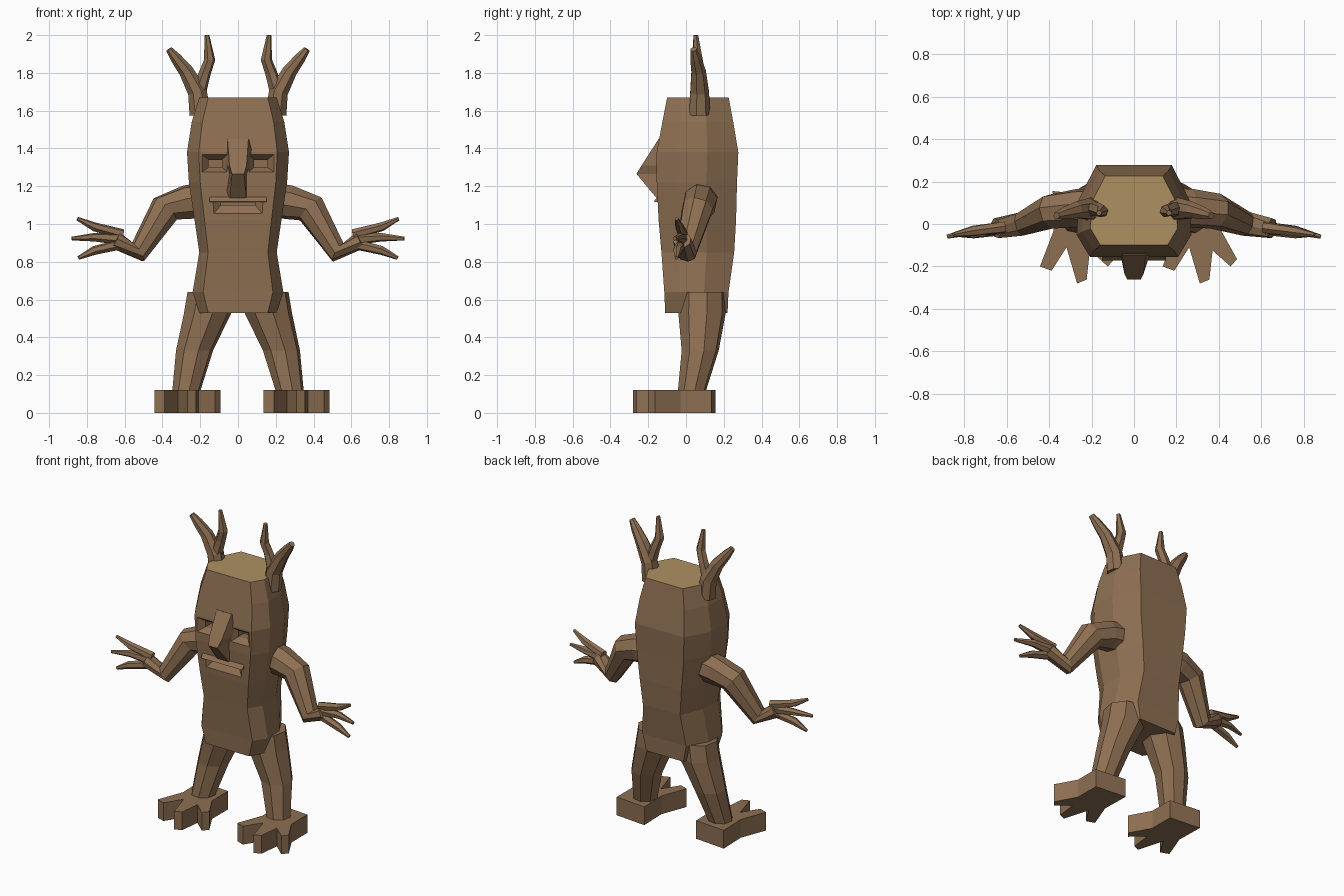
import bpy, bmesh, math
from mathutils import Vector

if "Cube" in bpy.data.objects:
    bpy.data.objects.remove(bpy.data.objects["Cube"])


def material(name, rgb):
    m = bpy.data.materials.new(name)
    m.diffuse_color = (*rgb, 1)
    m.use_nodes = True
    m.node_tree.nodes["Principled BSDF"].inputs["Base Color"].default_value = m.diffuse_color
    return m


BARK = material("bark", (0.27, 0.16, 0.085))
WOOD = material("cut_wood", (0.42, 0.28, 0.12))


def loft(name, rings):
    """Skin a closed solid through rings of equal point count."""
    bm = bmesh.new()
    loops = [[bm.verts.new(p) for p in ring] for ring in rings]
    n = len(loops[0])
    for a, b in zip(loops, loops[1:]):
        for i in range(n):
            j = (i + 1) % n
            bm.faces.new((a[i], a[j], b[j], b[i]))
    bm.faces.new(loops[0])
    bm.faces.new(loops[-1])
    bmesh.ops.recalc_face_normals(bm, faces=bm.faces)
    me = bpy.data.meshes.new(name)
    bm.to_mesh(me)
    bm.free()
    ob = bpy.data.objects.new(name, me)
    bpy.context.collection.objects.link(ob)
    me.materials.append(BARK)
    return ob


def limb(name, stations, side, sides=7, flat=False):
    """Tapered branch through (x, y, z, radius) stations; flat keeps rings level."""
    pts = [Vector((side * x, y, z)) for x, y, z, r in stations]
    rings = []
    for i, p in enumerate(pts):
        a, b = pts[max(i - 1, 0)], pts[min(i + 1, len(pts) - 1)]
        t = Vector((0, 0, 1)) if flat else (b - a).normalized()
        u = t.cross(Vector((1, 0, 0)) if flat else Vector((0, 1, 0))).normalized()
        v = t.cross(u)
        r = stations[i][3]
        rings.append([p + r * (u * math.cos(k * math.tau / sides + 0.2)
                               + v * math.sin(k * math.tau / sides + 0.2))
                      for k in range(sides)])
    return loft(name, rings)


def rect(x0, x1, z0, z1, y):
    return [(x0, y, z0), (x1, y, z0), (x1, y, z1), (x0, y, z1)]


# trunk body: octagonal sections (z, half width, front y, back y)
sections = [(0.53, 0.205, -0.11, 0.22), (0.64, 0.24, -0.115, 0.225), (0.85, 0.205, -0.13, 0.255),
            (1.02, 0.23, -0.145, 0.265), (1.22, 0.26, -0.155, 0.27), (1.38, 0.27, -0.155, 0.277),
            (1.54, 0.245, -0.125, 0.25), (1.67, 0.205, -0.10, 0.226)]
rings = []
for z, w, f, b in sections:
    half = [(0.77 * w, f), (w, f + 0.24 * (b - f)), (0.97 * w, f + 0.62 * (b - f)), (0.66 * w, b)]
    rings.append([(x, y, z) for x, y in half] + [(-x, y, z) for x, y in reversed(half)])
trunk = loft("trunk", rings)
trunk.data.materials.append(WOOD)
trunk.data.polygons[-1].material_index = 1

# carved eyes and mouth, bevelled inwards
carvings = [("mouth_cutter", (-0.15, 0.15, 1.03, 1.14), (-0.09, 0.09, 1.10, 1.125))]
for s, tag in ((1, "right"), (-1, "left")):
    o, i = sorted((s * 0.05, s * 0.20)), sorted((s * 0.085, s * 0.155))
    carvings.append((tag + "_eye_cutter", (*o, 1.27, 1.375), (*i, 1.30, 1.34)))
for name, outer, inner in carvings:
    cutter = loft(name, [rect(*outer, -0.165), rect(*inner, -0.115), rect(*inner, -0.06)])
    cutter.hide_render = True
    cutter.hide_viewport = True
    mod = trunk.modifiers.new(name, "BOOLEAN")
    mod.operation = "DIFFERENCE"
    mod.solver = "EXACT"
    mod.object = cutter

# pointed nose
loft("nose", [[(-x, y, z), (x, y, z), (x * 1.6, -0.10, z), (-x * 1.6, -0.10, z)]
              for x, y, z in ((0.045, -0.15, 1.13), (0.032, -0.262, 1.265),
                              (0.045, -0.235, 1.31), (0.055, -0.145, 1.45))])

# upper lip ledge
loft("upper_lip", [[(x, -0.10, 1.115), (x, -0.172, 1.118), (x, -0.15, 1.145), (x, -0.10, 1.145)]
                   for x in (-0.15, 0.15)])

foot_outline = [(-0.105, 0.155), (-0.10, -0.03), (-0.165, -0.20), (-0.11, -0.22), (-0.04, -0.11),
                (0.01, -0.28), (0.055, -0.262), (0.07, -0.125), (0.155, -0.20), (0.185, -0.165),
                (0.11, -0.03), (0.11, 0.135)]

for s, tag in ((1, "right_"), (-1, "left_")):
    # antlers
    limb(tag + "antler", [(0.20, 0.07, 1.58, 0.058), (0.215, 0.07, 1.70, 0.052), (0.275, 0.065, 1.81, 0.040),
                          (0.33, 0.05, 1.88, 0.030), (0.365, 0.04, 1.925, 0.018)], s)
    limb(tag + "antler_tine", [(0.21, 0.07, 1.69, 0.040), (0.175, 0.07, 1.80, 0.032), (0.15, 0.06, 1.87, 0.030),
                               (0.165, 0.052, 2.0, 0.013)], s, 6)
    # arm and fingers
    limb(tag + "arm", [(0.17, 0.075, 1.13, 0.095), (0.27, 0.075, 1.115, 0.092), (0.385, 0.06, 1.08, 0.085),
                       (0.53, 0.0, 0.85, 0.058), (0.65, -0.02, 0.915, 0.048)], s, 8)
    limb(tag + "upper_finger", [(0.61, -0.015, 0.945, 0.028), (0.76, -0.035, 0.985, 0.024),
                                (0.85, -0.05, 1.028, 0.01)], s, 6)
    limb(tag + "middle_finger", [(0.62, -0.02, 0.92, 0.032), (0.76, -0.03, 0.93, 0.023),
                                 (0.88, -0.06, 0.923, 0.01)], s, 6)
    limb(tag + "lower_finger", [(0.61, -0.025, 0.895, 0.028), (0.76, -0.045, 0.86, 0.024),
                                (0.845, -0.05, 0.82, 0.01)], s, 6)
    # leg
    limb(tag + "leg", [(0.145, 0.085, 0.64, 0.125), (0.16, 0.085, 0.53, 0.128), (0.23, 0.075, 0.33, 0.10),
                       (0.275, 0.03, 0.11, 0.075)], s, 8, True)
    # three-toed foot, both cut from the same outline
    cx = 0.30 if s > 0 else -0.278
    loft(tag + "foot", [[(cx + x, y, z) for x, y in foot_outline] for z in (0, 0.12)])
